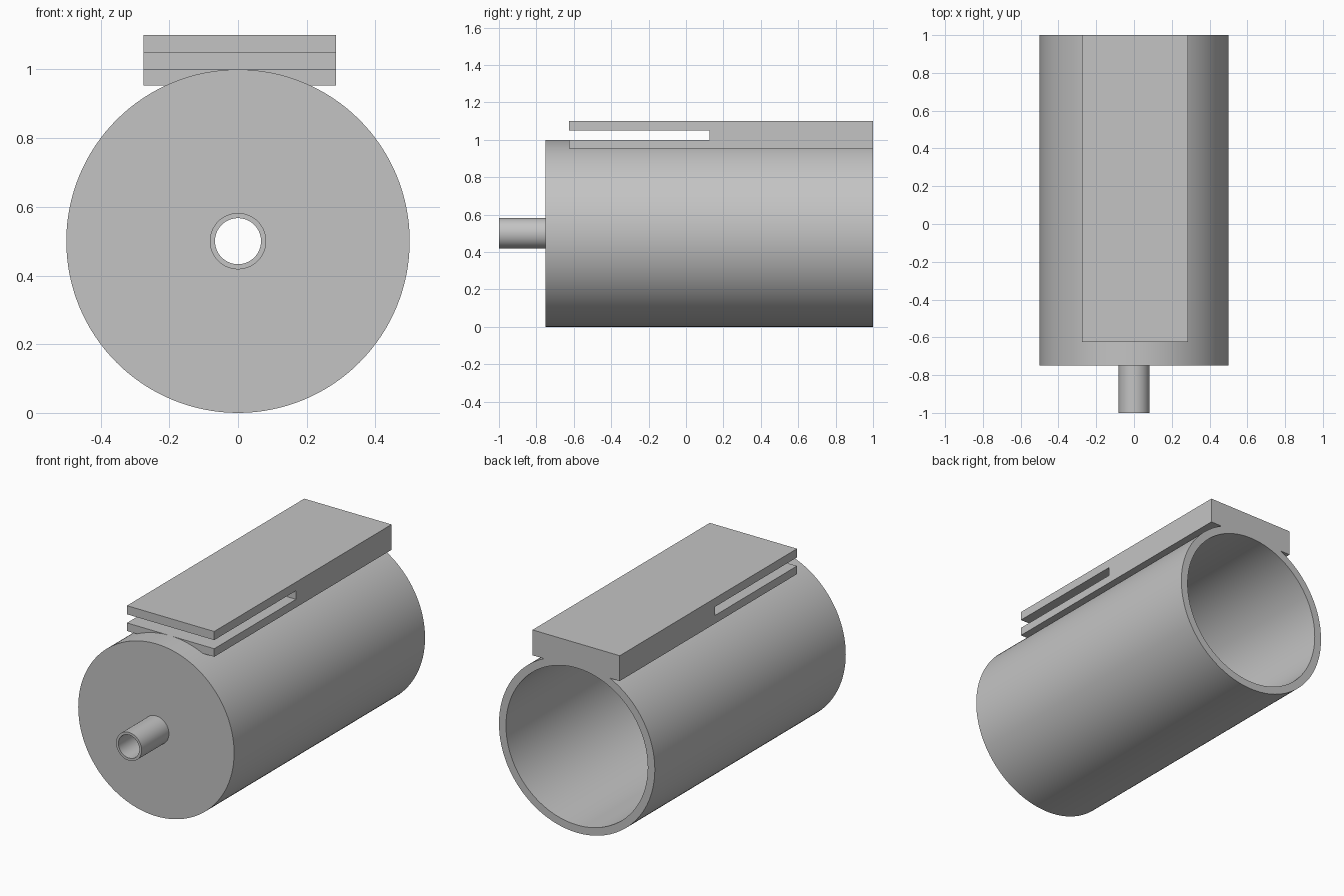
import bpy, bmesh, math

cube = bpy.data.objects.get("Cube")
if cube:
    bpy.data.objects.remove(cube, do_unlink=True)

grey = bpy.data.materials.new("plain grey")
grey.use_nodes = True
colour = (0.55, 0.55, 0.55, 1)
grey.diffuse_color = colour
grey.node_tree.nodes["Principled BSDF"].inputs["Base Color"].default_value = colour

CENTRE_Z = 0.5


def finish(name, bm):
    bmesh.ops.recalc_face_normals(bm, faces=bm.faces)
    mesh = bpy.data.meshes.new(name)
    bm.to_mesh(mesh)
    bm.free()
    mesh.materials.append(grey)
    obj = bpy.data.objects.new(name, mesh)
    bpy.context.collection.objects.link(obj)
    return obj


def revolve(name, profile, steps=128):
    """Spin a closed (radius, y) outline around the barrel axis."""
    bm = bmesh.new()
    verts = [bm.verts.new((0, y, CENTRE_Z + r)) for r, y in profile]
    edges = [bm.edges.new((a, b)) for a, b in zip(verts, verts[1:] + verts[:1])]
    bmesh.ops.spin(bm, geom=verts + edges, cent=(0, 0, CENTRE_Z), axis=(0, 1, 0),
                   angle=math.tau, steps=steps, use_merge=True)
    bmesh.ops.remove_doubles(bm, verts=bm.verts, dist=1e-5)
    return finish(name, bm)


def extrude_x(name, profile, x0, x1):
    """Extrude a (y, z) outline sideways."""
    bm = bmesh.new()
    face = bm.faces.new([bm.verts.new((x0, y, z)) for y, z in profile])
    side = bmesh.ops.extrude_face_region(bm, geom=[face])["geom"]
    moved = [v for v in side if isinstance(v, bmesh.types.BMVert)]
    bmesh.ops.translate(bm, verts=moved, vec=(x1 - x0, 0, 0))
    return finish(name, bm)


def activate(obj):
    bpy.ops.object.select_all(action='DESELECT')
    obj.select_set(True)
    bpy.context.view_layer.objects.active = obj


# Hollow barrel, closed at the front, with a thin open pipe as nozzle
barrel = revolve("barrel_with_nozzle", [
    (0.067, -1), (0.082, -1), (0.082, -0.75), (0.5, -0.75),
    (0.5, 1), (0.455, 1), (0.455, -0.7), (0.067, -0.7)])
activate(barrel)
bpy.ops.object.shade_smooth_by_angle(angle=math.radians(30))

# Slotted clip along the top
clip = extrude_x("slotted_clip", [
    (-0.625, 0.953), (1, 0.953), (1, 1.1), (-0.625, 1.1),
    (-0.625, 1.05), (0.125, 1.05), (0.125, 1), (-0.625, 1)], -0.275, 0.285)

# Clear the clip out of the bore, leaving it seated in the barrel wall
cutter = revolve("bore_cutter", [(0.001, -1.2), (0.48, -1.2), (0.48, 1.2), (0.001, 1.2)])
cutter.hide_render = True
cut = clip.modifiers.new("seat", 'BOOLEAN')
cut.operation = 'DIFFERENCE'
cut.solver = 'EXACT'
cut.object = cutter
activate(clip)
bpy.ops.object.modifier_apply(modifier=cut.name)
bpy.data.objects.remove(cutter, do_unlink=True)
